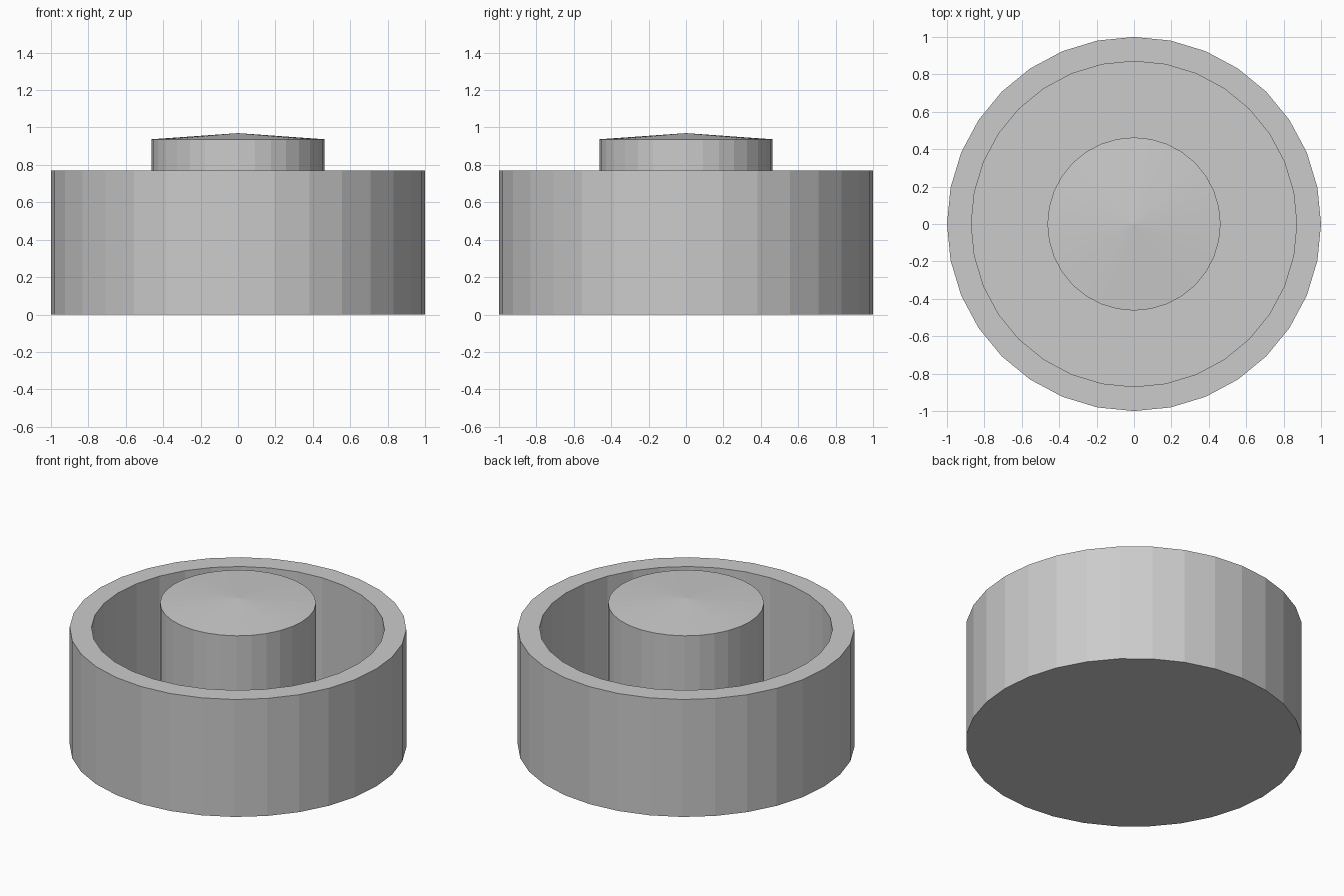
import bpy, bmesh
from math import cos, sin, tau

if "Cube" in bpy.data.objects:
    bpy.data.objects.remove(bpy.data.objects["Cube"])

SIDES = 32


def lathe(name, profile):
    """Revolve (radius, z) points around z; radius 0 becomes a single pole."""
    bm = bmesh.new()
    rings = []
    for r, z in profile:
        n = SIDES if r > 0 else 1
        rings.append([bm.verts.new((r * cos(tau * i / SIDES), r * sin(tau * i / SIDES), z))
                      for i in range(n)])
    for a, b in zip(rings, rings[1:]):
        for i in range(SIDES):
            j = (i + 1) % SIDES
            corners = [a[i % len(a)], a[j % len(a)], b[j % len(b)], b[i % len(b)]]
            bm.faces.new(list(dict.fromkeys(corners)))
    bmesh.ops.recalc_face_normals(bm, faces=bm.faces)
    mesh = bpy.data.meshes.new(name)
    bm.to_mesh(mesh)
    bm.free()
    obj = bpy.data.objects.new(name, mesh)
    bpy.context.collection.objects.link(obj)
    return obj


RIM, FLOOR = 0.77, 0.035

# Open round tray with a thick wall and thin floor
lathe("round_tray", [(0, 0), (1, 0), (1, RIM), (0.87, RIM), (0.87, FLOOR), (0, FLOOR)])

# Central post with a shallow conical cap
lathe("centre_post", [(0, 0.01), (0.463, 0.01), (0.463, 0.937), (0, 0.97)])
